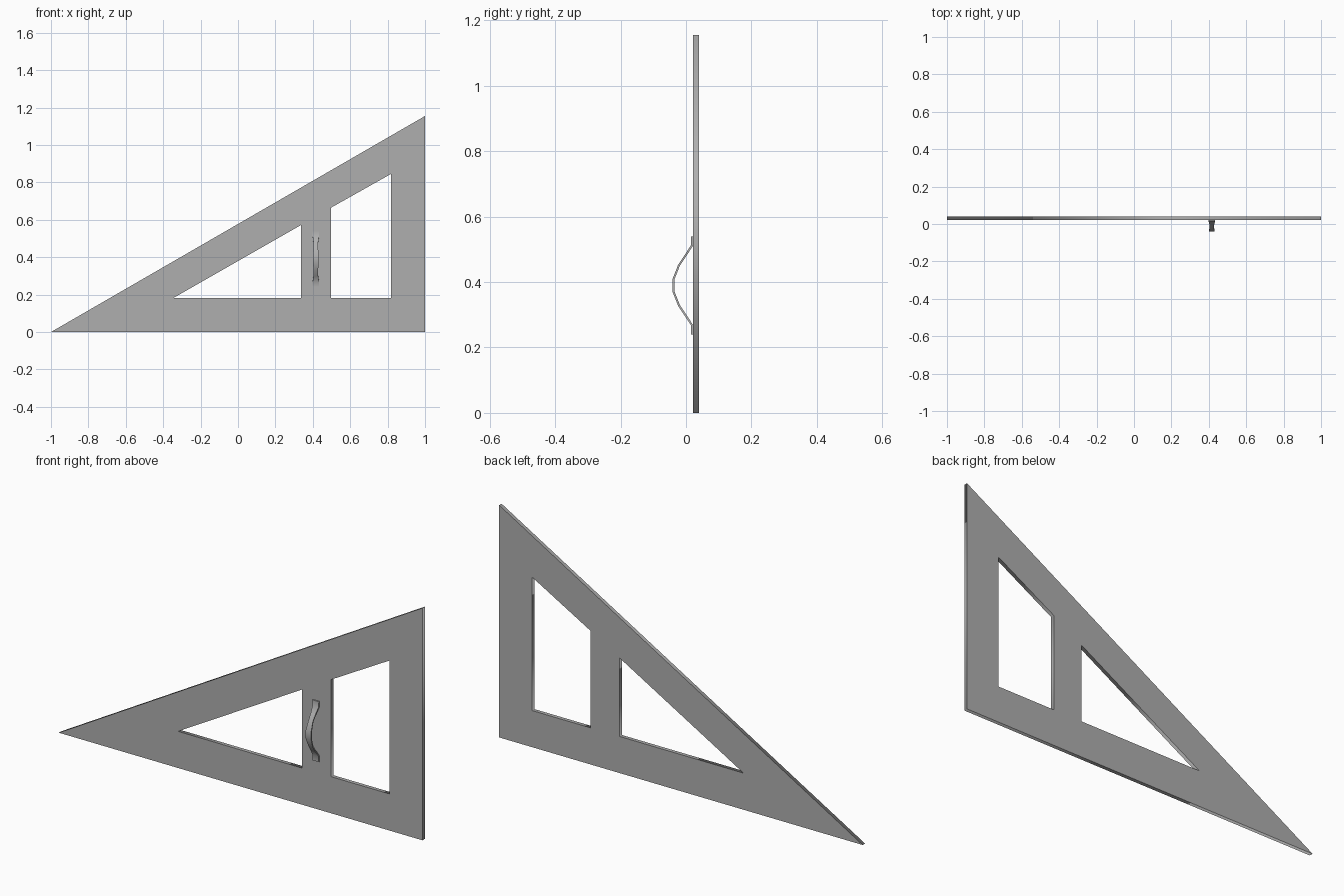
import bpy, bmesh, math

cube = bpy.data.objects.get("Cube")
if cube:
    bpy.data.objects.remove(cube, do_unlink=True)


def make_material(name, rgb):
    mat = bpy.data.materials.new(name)
    mat.use_nodes = True
    mat.diffuse_color = (*rgb, 1)
    mat.node_tree.nodes["Principled BSDF"].inputs["Base Color"].default_value = (*rgb, 1)
    return mat


grey = make_material("grey", (0.43, 0.43, 0.43))


def select_only(obj):
    bpy.ops.object.select_all(action='DESELECT')
    obj.select_set(True)
    bpy.context.view_layer.objects.active = obj


# Set square plate: outer triangle with two window openings
outlines = [
    [(-1, 0), (1, 0), (1, 1.155)],
    [(-0.345, 0.182), (0.337, 0.182), (0.337, 0.572)],
    [(0.498, 0.182), (0.818, 0.182), (0.818, 0.845), (0.498, 0.665)],
]
curve = bpy.data.curves.new("triangle_plate", 'CURVE')
curve.dimensions = '2D'
curve.fill_mode = 'BOTH'
curve.extrude = 0.0095
for outline in outlines:
    spline = curve.splines.new('POLY')
    spline.points.add(len(outline) - 1)
    for point, (x, z) in zip(spline.points, outline):
        point.co = (x, z, 0, 1)
    spline.use_cyclic_u = True
plate = bpy.data.objects.new("triangle_plate", curve)
bpy.context.collection.objects.link(plate)
plate.rotation_euler = (math.pi / 2, 0, 0)
plate.location.y = 0.0305
select_only(plate)
bpy.ops.object.convert(target='MESH')
plate = bpy.context.object
plate.data.materials.clear()
plate.data.materials.append(grey)

# Bowed handle: half profile (depth, height from middle, half width), mirrored
mid_x, mid_z, thick = 0.416, 0.39, 0.006
half = [(0.015, -0.15, 0.018), (0.015, -0.122, 0.017), (-0.004, -0.093, 0.013),
        (-0.024, -0.063, 0.012), (-0.041, -0.02, 0.015)]
profile = half + [(y, -z, w) for y, z, w in reversed(half)]
bm = bmesh.new()
rings = []
for i, (y, z, w) in enumerate(profile):
    # Push the back edge along the normal so the strip keeps an even thickness
    a, b = profile[max(i - 1, 0)], profile[min(i + 1, len(profile) - 1)]
    dy, dz = b[0] - a[0], b[1] - a[1]
    length = math.hypot(dy, dz)
    ny, nz = dz / length * thick, -dy / length * thick
    corners = [(-w, 0, 0), (w, 0, 0), (w, ny, nz), (-w, ny, nz)]
    rings.append([bm.verts.new((mid_x + cx, y + cy, mid_z + z + cz))
                  for cx, cy, cz in corners])
for low, high in zip(rings, rings[1:]):
    for k in range(4):
        n = (k + 1) % 4
        bm.faces.new((low[k], low[n], high[n], high[k]))
bm.faces.new(rings[0])
bm.faces.new(rings[-1])
bmesh.ops.recalc_face_normals(bm, faces=bm.faces)
mesh = bpy.data.meshes.new("handle")
bm.to_mesh(mesh)
bm.free()
mesh.materials.append(grey)
handle = bpy.data.objects.new("handle", mesh)
bpy.context.collection.objects.link(handle)
select_only(handle)
bpy.ops.object.shade_smooth_by_angle(angle=math.radians(45))
